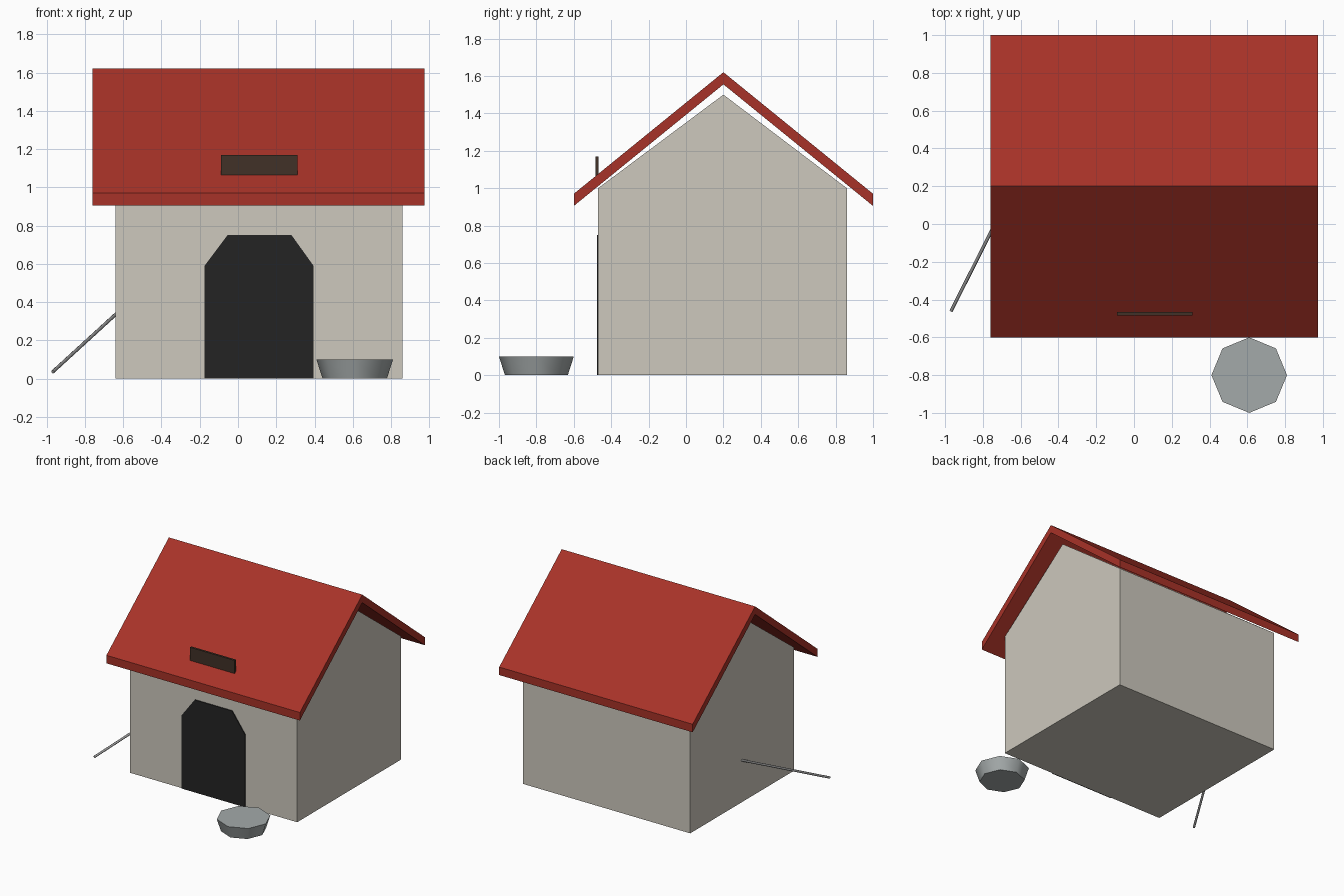
import bpy, bmesh, math
from mathutils import Vector

cube = bpy.data.objects.get("Cube")
if cube:
    bpy.data.objects.remove(cube, do_unlink=True)


def material(name, color):
    m = bpy.data.materials.new(name)
    m.use_nodes = True
    m.diffuse_color = (*color, 1)
    m.node_tree.nodes["Principled BSDF"].inputs["Base Color"].default_value = (*color, 1)
    return m


cream = material("cream wall", (0.61, 0.58, 0.51))
red = material("red roof", (0.39, 0.032, 0.021))
black = material("black doorway", (0.017, 0.017, 0.017))
brown = material("dark brown wood", (0.052, 0.031, 0.020))
steel = material("bowl metal", (0.37, 0.40, 0.40))
grey = material("chain metal", (0.32, 0.32, 0.32))


def prism(name, profile, axis, start, end, mat):
    """Extrude a closed profile along x (points are y, z) or y (points are x, z)."""
    bm = bmesh.new()
    place = (lambda a, b: (start, a, b)) if axis == "x" else (lambda a, b: (a, start, b))
    face = bm.faces.new([bm.verts.new(place(a, b)) for a, b in profile])
    out = bmesh.ops.extrude_face_region(bm, geom=[face])["geom"]
    shift = Vector((end - start, 0, 0)) if axis == "x" else Vector((0, end - start, 0))
    bmesh.ops.translate(bm, vec=shift, verts=[v for v in out if isinstance(v, bmesh.types.BMVert)])
    bmesh.ops.recalc_face_normals(bm, faces=bm.faces)
    mesh = bpy.data.meshes.new(name)
    bm.to_mesh(mesh)
    bm.free()
    mesh.materials.append(mat)
    obj = bpy.data.objects.new(name, mesh)
    bpy.context.collection.objects.link(obj)
    return obj


def finish(name, mat):
    obj = bpy.context.object
    obj.name = name
    obj.data.materials.append(mat)
    return obj


# Gabled house body
ridge = 0.2
prism("house_walls", [(-0.47, 0), (0.86, 0), (0.86, 1.0), (ridge, 1.5), (-0.47, 1.0)],
      "x", -0.64, 0.86, cream)

# Thick folded roof with plumb-cut eaves
prism("roof", [(-0.6, 0.905), (ridge, 1.555), (1.0, 0.905),
               (1.0, 0.97), (ridge, 1.62), (-0.6, 0.97)],
      "x", -0.76, 0.975, red)

# Doorway plate with clipped top corners
prism("doorway", [(-0.175, 0), (0.395, 0), (0.395, 0.59), (0.28, 0.75),
                  (-0.055, 0.75), (-0.175, 0.59)],
      "y", -0.477, -0.469, black)

# Sign board standing out of the front roof slope
prism("sign_board", [(-0.09, 1.02), (0.31, 1.02), (0.31, 1.17), (-0.09, 1.17)],
      "y", -0.485, -0.467, brown)

# Eight-sided food bowl
bpy.ops.mesh.primitive_cone_add(vertices=8, radius1=0.168, radius2=0.2, depth=0.1,
                                location=(0.61, -0.8, 0.05))
finish("food_bowl", steel)
bpy.ops.object.shade_smooth_by_angle(angle=math.radians(55))

# Straight chain from the side wall down towards the ground
top, tip = Vector((-0.63, 0.21, 0.345)), Vector((-0.968, -0.46, 0.036))
line = tip - top
bpy.ops.mesh.primitive_cylinder_add(vertices=8, radius=0.009, depth=line.length,
                                    location=(top + tip) / 2,
                                    rotation=line.to_track_quat("Z", "Y").to_euler())
finish("chain", grey)
bpy.ops.object.shade_smooth_by_angle(angle=math.radians(55))
